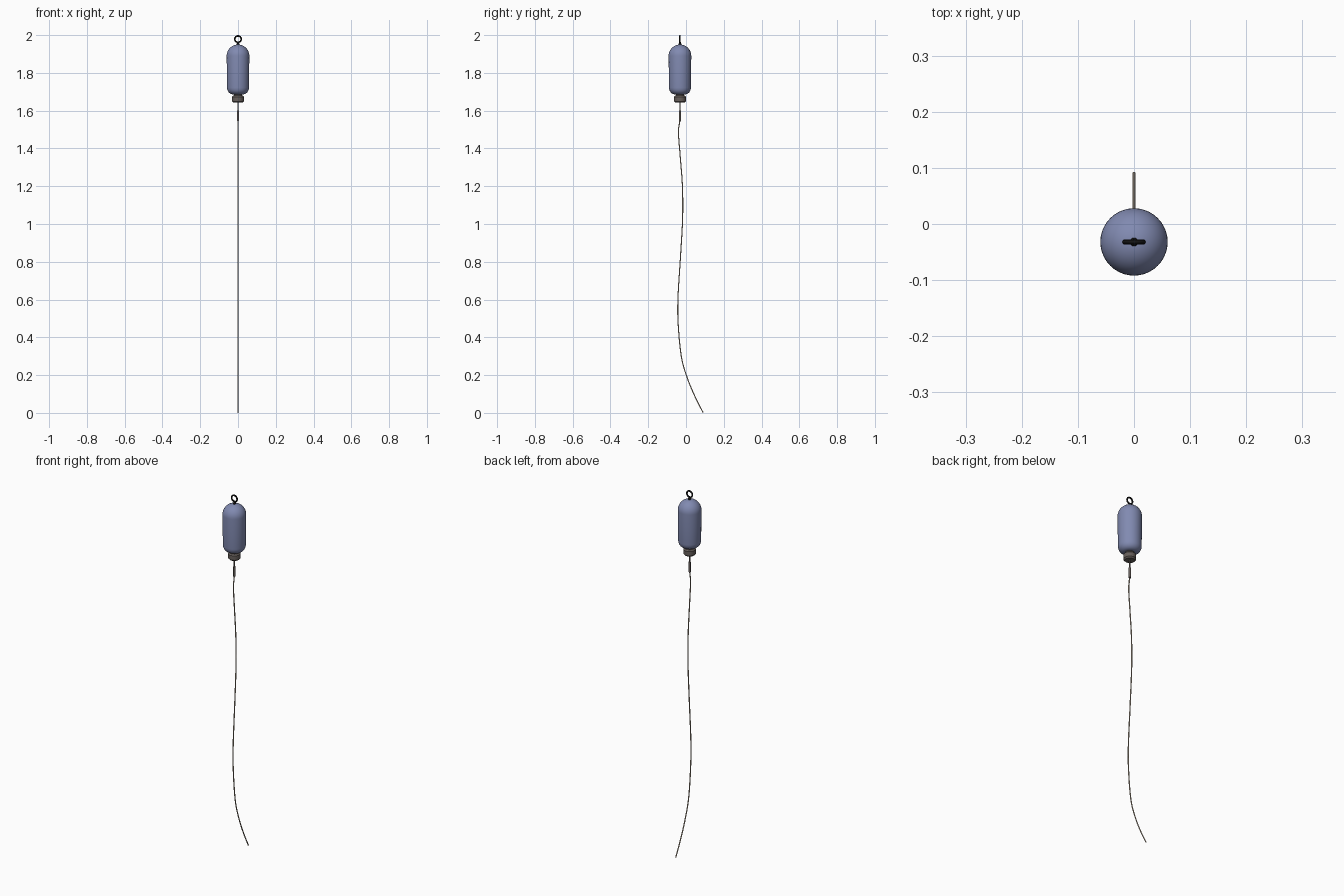
import bpy, bmesh, math
from mathutils import Vector

if "Cube" in bpy.data.objects:
    bpy.data.objects.remove(bpy.data.objects["Cube"])

CY = -0.032  # float axis offset in y


def material(name, rgb):
    m = bpy.data.materials.new(name)
    m.diffuse_color = (*rgb, 1)
    m.use_nodes = True
    m.node_tree.nodes["Principled BSDF"].inputs["Base Color"].default_value = m.diffuse_color
    return m


blue = material("slate blue", (0.22, 0.255, 0.44))
black = material("black metal", (0.012, 0.012, 0.012))
brown = material("dark fitting grey", (0.135, 0.115, 0.105))
tan = material("cable tan", (0.56, 0.47, 0.37))


def lathe(name, profile, mat, seg=40):
    """Closed solid of revolution from (radius, z) points, bottom to top."""
    bm = bmesh.new()
    rings = [[bm.verts.new((r * math.cos(2 * math.pi * i / seg),
                            CY + r * math.sin(2 * math.pi * i / seg), z))
              for i in range(seg)] for r, z in profile]
    for a, b in zip(rings, rings[1:]):
        for i in range(seg):
            j = (i + 1) % seg
            bm.faces.new((a[i], a[j], b[j], b[i]))
    bm.faces.new(rings[0][::-1])
    bm.faces.new(rings[-1])
    return finish(name, bm, mat)


def finish(name, bm, mat):
    me = bpy.data.meshes.new(name)
    bm.to_mesh(me)
    bm.free()
    me.materials.append(mat)
    ob = bpy.data.objects.new(name, me)
    bpy.context.collection.objects.link(ob)
    bpy.ops.object.select_all(action='DESELECT')
    ob.select_set(True)
    bpy.context.view_layer.objects.active = ob
    bpy.ops.object.shade_smooth_by_angle(angle=math.radians(35))
    return ob


# Float body: rounded base, slightly tapering wall, domed top
base = [(0.026 + 0.032 * math.sin(t), 1.722 - 0.036 * math.cos(t))
        for t in [math.pi / 2 * k / 6 for k in range(7)]]
dome = [(0.06 * math.cos(t), 1.890 + 0.06 * math.sin(t))
        for t in [math.pi / 2 * k / 11 for k in range(11)]]
lathe("float_body", base + [(0.059, 1.80)] + dome, blue)

# Neck and chamfered collar nut under the float
lathe("neck", [(0.022, 1.672), (0.022, 1.70)], brown)
lathe("collar", [(0.025, 1.642), (0.0315, 1.649), (0.0315, 1.673), (0.026, 1.680)], brown)

# Eye stem and its foot on top
lathe("eye_stem", [(0.0075, 1.945), (0.0075, 1.954), (0.005, 1.957), (0.005, 1.963)], black, 16)

# Lifting ring, standing in the x-z plane
bpy.ops.mesh.primitive_torus_add(major_radius=0.017, minor_radius=0.0043,
                                 major_segments=32, minor_segments=10,
                                 location=(0, CY, 1.9787), rotation=(math.pi / 2, 0, 0))
ring = bpy.context.object
ring.name = "lifting_ring"
ring.data.materials.append(black)
bpy.ops.object.shade_smooth_by_angle(angle=math.radians(35))

# Rod and clamp sleeve
lathe("rod", [(0.0035, 1.54), (0.0035, 1.65)], brown, 12)
lathe("sleeve", [(0.006, 1.545), (0.006, 1.60)], brown, 12)

# Hanging cable, smooth path in the y-z plane
path = [(-0.032, 1.56), (-0.036, 1.525), (-0.040, 1.48), (-0.030, 1.35), (-0.019, 1.2),
        (-0.018, 1.03), (-0.029, 0.83), (-0.042, 0.62), (-0.042, 0.48),
        (-0.025, 0.30), (0.005, 0.19), (0.046, 0.09), (0.0905, 0.0015)]


def catmull(p0, p1, p2, p3, t):
    return 0.5 * (2 * p1 + (p2 - p0) * t + (2 * p0 - 5 * p1 + 4 * p2 - p3) * t * t
                  + (3 * p1 - p0 - 3 * p2 + p3) * t ** 3)


P = [Vector((0, y, z)) for y, z in path]
P = [P[0]] + P + [P[-1]]
pts = [catmull(*P[i:i + 4], k / 6) for i in range(len(P) - 3) for k in range(6)] + [P[-1]]
bm = bmesh.new()
loops, N, R = [], 10, 0.003
for i, p in enumerate(pts):
    d = (pts[min(i + 1, len(pts) - 1)] - pts[max(i - 1, 0)]).normalized()
    side = Vector((1, 0, 0))
    up = d.cross(side)
    loops.append([bm.verts.new(p + R * (math.cos(2 * math.pi * k / N) * side
                                        + math.sin(2 * math.pi * k / N) * up))
                  for k in range(N)])
for a, b in zip(loops, loops[1:]):
    for k in range(N):
        bm.faces.new((a[k], a[(k + 1) % N], b[(k + 1) % N], b[k]))
bm.faces.new(loops[0][::-1])
bm.faces.new(loops[-1])
bmesh.ops.recalc_face_normals(bm, faces=bm.faces)
finish("cable", bm, tan)
